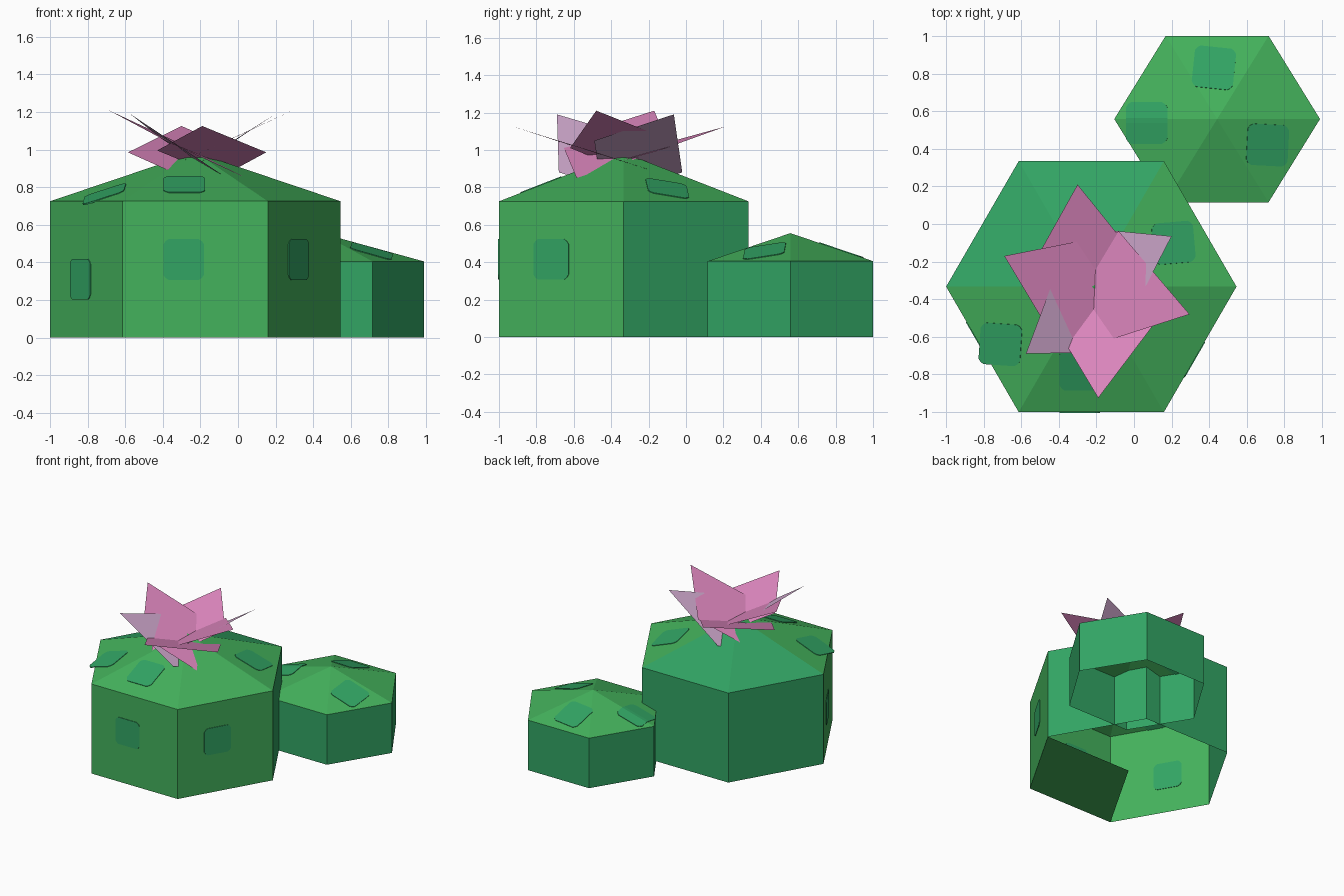
import bpy, bmesh
from math import cos, sin, pi, radians, sqrt
from mathutils import Vector

if "Cube" in bpy.data.objects:
    bpy.data.objects.remove(bpy.data.objects["Cube"])


def srgb(r, g, b):
    return [((c / 255 + 0.055) / 1.055) ** 2.4 for c in (r, g, b)] + [1.0]


def material(name, rgb):
    m = bpy.data.materials.new(name)
    m.diffuse_color = srgb(*rgb)
    m.use_nodes = True
    m.node_tree.nodes["Principled BSDF"].inputs["Base Color"].default_value = m.diffuse_color
    return m


LEAF = material("leaf_green", (68, 178, 92))
TEAL = material("deep_green", (50, 165, 100))
PINK = material("petal_pink", (222, 135, 191))
LILAC = material("petal_lilac", (210, 170, 207))


def finish(bm, name, mats):
    me = bpy.data.meshes.new(name)
    bm.to_mesh(me)
    bm.free()
    for m in mats:
        me.materials.append(m)
    ob = bpy.data.objects.new(name, me)
    bpy.context.collection.objects.link(ob)
    return ob


class Body:
    """Open-bottomed six-sided barrel with a pointed roof."""

    def __init__(self, cx, cy, radius, ky, rim, apex):
        self.cx, self.cy, self.r, self.ky = cx, cy, radius, ky
        self.rim, self.apex = rim, apex

    def corner(self, i, z):
        a = i * pi / 3
        return Vector((self.cx + self.r * cos(a),
                       self.cy + self.r * self.ky * sin(a), z))

    def build(self, name, teal_walls, teal_roof, floor=False):
        bm = bmesh.new()
        low = [bm.verts.new(self.corner(i, 0)) for i in range(6)]
        top = [bm.verts.new(self.corner(i, self.rim)) for i in range(6)]
        tip = bm.verts.new((self.cx, self.cy, self.apex))
        for i in range(6):
            j = (i + 1) % 6
            wall = bm.faces.new((low[i], low[j], top[j], top[i]))
            wall.material_index = int(i in teal_walls)
            roof = bm.faces.new((top[i], top[j], tip))
            roof.material_index = int(i in teal_roof)
        if floor:  # partial floor under the front right
            mid = bm.verts.new((self.cx, self.cy, 0))
            bm.faces.new((mid, low[0], low[5], low[4]))
        return finish(bm, name, (LEAF, TEAL))

    def roof_point(self, x, y):
        dx, dy = x - self.cx, (y - self.cy) / self.ky
        d = max(dx * cos(a) + dy * sin(a)
                for a in (pi / 6 + k * pi / 3 for k in range(6)))
        z = self.apex - (self.apex - self.rim) * d / (self.r * sqrt(0.75))
        return Vector((x, y, z))

    def roof_spot(self, name, x, y, turn=0, half=0.11):
        c, s = cos(radians(turn)), sin(radians(turn))
        spot(name, half,
             lambda u, v: self.roof_point(x + u * c - v * s, y + u * s + v * c))

    def wall_spot(self, name, i, t, z, half=0.108):
        a, b = self.corner(i, z), self.corner(i + 1, z)
        mid, along = a.lerp(b, t), (b - a).normalized()
        spot(name, half, lambda u, v: mid + along * u + Vector((0, 0, v)))


def spot(name, half, place):
    """Rounded square plate, draped over a surface by place(u, v)."""
    bm = bmesh.new()
    bmesh.ops.create_grid(bm, x_segments=8, y_segments=8, size=half)
    k = half * 0.93
    for v in bm.verts:  # round the corners
        u, w = v.co.x, v.co.y
        if abs(u) > k and abs(w) > k:
            u, w = u * 0.9, w * 0.9
        v.co = place(u, w)
    ob = finish(bm, name, (TEAL,))
    mod = ob.modifiers.new("thickness", "SOLIDIFY")
    mod.thickness, mod.offset = 0.008, 0


# Large body with its spots
big = Body(-0.227, -0.333, 0.772, 0.998, 0.725, 0.985)
big.build("large_body", (0, 1, 2), (1, 2), floor=True)
for i, t, z in ((3, 0.42, 0.31), (4, 0.42, 0.415), (5, 0.42, 0.415)):
    big.wall_spot(f"large_wall_spot_{i}", i, t, z)
for n, (x, y, turn) in enumerate(((-0.71, -0.64, -4), (-0.285, -0.775, 0),
                                  (0.21, -0.10, 5))):
    big.roof_spot(f"large_roof_spot_{n}", x, y, turn)

# Small body with its spots
small = Body(0.442, 0.558, 0.547, 0.934, 0.405, 0.555)
small.build("small_body", range(6), ())
for n, (x, y, turn) in enumerate(((0.425, 0.83, -6), (0.068, 0.537, 0),
                                  (0.71, 0.42, -3))):
    small.roof_spot(f"small_roof_spot_{n}", x, y, turn)

# Flower: six slanted flat petals, each a tip and two edge directions
petals = (
    ("back", PINK, (-0.30, 0.21, 1.125), (-0.285, -0.51, -0.14), (0.29, -0.36, -0.13)),
    ("left", PINK, (-0.69, -0.17, 1.21), (0.30, -0.50, -0.16), (0.43, 0.085, -0.20)),
    ("front_left", LILAC, (-0.575, -0.69, 1.19), (0.47, 0.01, -0.31), (0.165, 0.44, -0.13)),
    ("front", PINK, (-0.19, -0.925, 1.125), (0.34, 0.45, -0.14), (-0.24, 0.40, -0.13)),
    ("right", PINK, (0.295, -0.48, 1.21), (-0.375, 0.44, -0.175), (-0.435, -0.14, -0.20)),
    ("back_right", LILAC, (0.20, -0.065, 1.19), (-0.47, 0.045, -0.31), (-0.22, -0.425, -0.14)),
)
for name, mat, tip, e1, e2 in petals:
    tip, e1, e2 = Vector(tip), Vector(e1), Vector(e2)
    bm = bmesh.new()
    ring = (tip, tip + e1, tip + e1 + e2, tip + e2)
    face = bm.faces.new([bm.verts.new(p) for p in ring])
    face.normal_update()
    if face.normal.z < 0:
        face.normal_flip()
    finish(bm, f"petal_{name}", (mat,))
